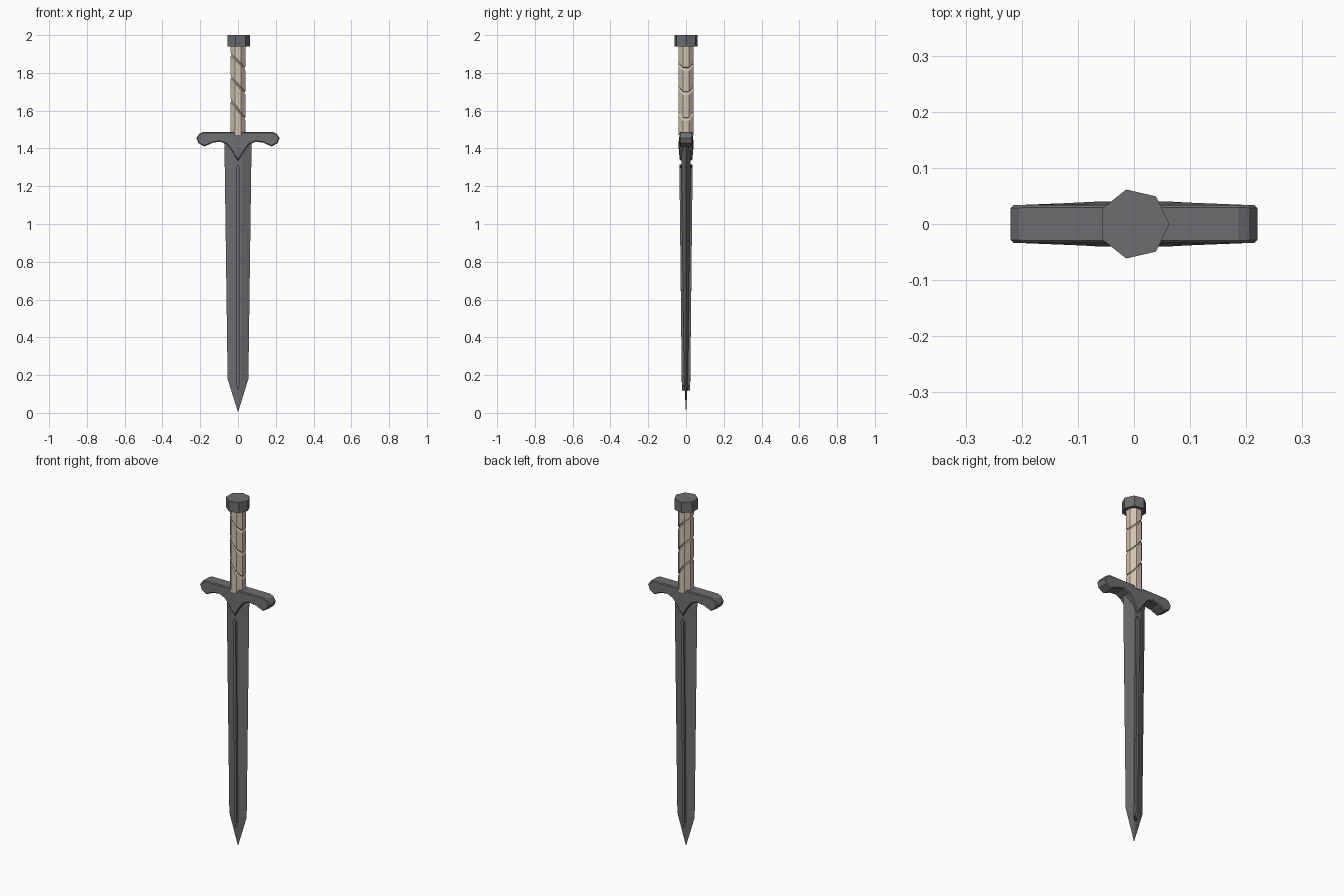
import bpy, bmesh, math

if "Cube" in bpy.data.objects:
    bpy.data.objects.remove(bpy.data.objects["Cube"])


def material(name, rgb):
    m = bpy.data.materials.new(name)
    m.diffuse_color = (*rgb, 1)
    m.use_nodes = True
    m.node_tree.nodes["Principled BSDF"].inputs["Base Color"].default_value = m.diffuse_color
    return m


steel = material("dark steel", (0.155, 0.155, 0.165))
wrap = material("pale leather", (0.64, 0.55, 0.43))


def finish(bm, name, mat):
    bmesh.ops.recalc_face_normals(bm, faces=bm.faces)
    me = bpy.data.meshes.new(name)
    bm.to_mesh(me)
    bm.free()
    me.materials.append(mat)
    ob = bpy.data.objects.new(name, me)
    bpy.context.collection.objects.link(ob)
    return ob


def loft(name, rings, mat):
    """Skin equal-length rings of points and cap both ends."""
    bm = bmesh.new()
    loops = [[bm.verts.new(p) for p in r] for r in rings]
    n = len(loops[0])
    for a, b in zip(loops, loops[1:]):
        for i in range(n):
            j = (i + 1) % n
            bm.faces.new((a[i], a[j], b[j], b[i]))
    bm.faces.new(loops[0])
    bm.faces.new(loops[-1])
    return finish(bm, name, mat)


def ngon(r, z, n, slope=0.0, turn=0.0):
    pts = []
    for i in range(n):
        a = turn + 2 * math.pi * i / n
        x, y = r * math.cos(a), r * math.sin(a)
        pts.append((x, y, z - slope * x))
    return pts


# Blade: flat diamond section, tapering to the tip
def diamond(w, t, z):
    return [(w, 0, z), (0.3 * w, t, z), (-0.3 * w, t, z),
            (-w, 0, z), (-0.3 * w, -t, z), (0.3 * w, -t, z)]


loft("blade", [diamond(0.0006, 0.0006, 0.005), diamond(0.055, 0.010, 0.18),
               diamond(0.072, 0.026, 1.44)], steel)


# Raised central rib on both faces, pointed at the lower end
def rib(w, t, z, zmid=None):
    zmid = z if zmid is None else zmid
    return [(w, -t, z), (w, t, z), (0, t, zmid),
            (-w, t, z), (-w, -t, z), (0, -t, zmid)]


loft("blade_rib", [rib(0.007, 0.022, 0.145, 0.118), rib(0.009, 0.035, 1.30, 1.315)], steel)

# Guard: mirrored outline, thinner toward the ends and the lower point
half = [(0.185, 1.487), (0.205, 1.478), (0.22, 1.455), (0.21, 1.428), (0.178, 1.41),
        (0.135, 1.43), (0.095, 1.436), (0.06, 1.422), (0.032, 1.385)]
outline = half + [(0, 1.332)] + [(-x, z) for x, z in reversed(half)]


def depth(x, z):
    d = 0.042 - 0.04 * abs(x)
    return d - 0.12 * max(0, 1.41 - z)


guard = loft("guard", [[(x, s * depth(x, z), z) for x, z in outline] for s in (-1, 1)], steel)
bev = guard.modifiers.new("bevel", "BEVEL")
bev.width = 0.005
bev.segments = 1
bev.limit_method = "ANGLE"
bev.angle_limit = math.radians(60)

# Grip: octagonal handle with tilted grooves cut around it
N, T, R = 8, math.pi / 8, 0.042
rings = [ngon(R, 1.47, N, 0, T)]
for z, s in ((1.605, 1.3), (1.735, 1.1), (1.86, 1.0)):
    rings += [ngon(R, z - 0.009, N, s, T), ngon(R * 0.87, z, N, s, T),
              ngon(R, z + 0.009, N, s, T)]
rings.append(ngon(R, 1.95, N, 0, T))
loft("grip", rings, wrap)

# Pommel: seven-sided cap
loft("pommel", [ngon(0.063, 1.94, 7), ngon(0.063, 2.0, 7)], steel)
